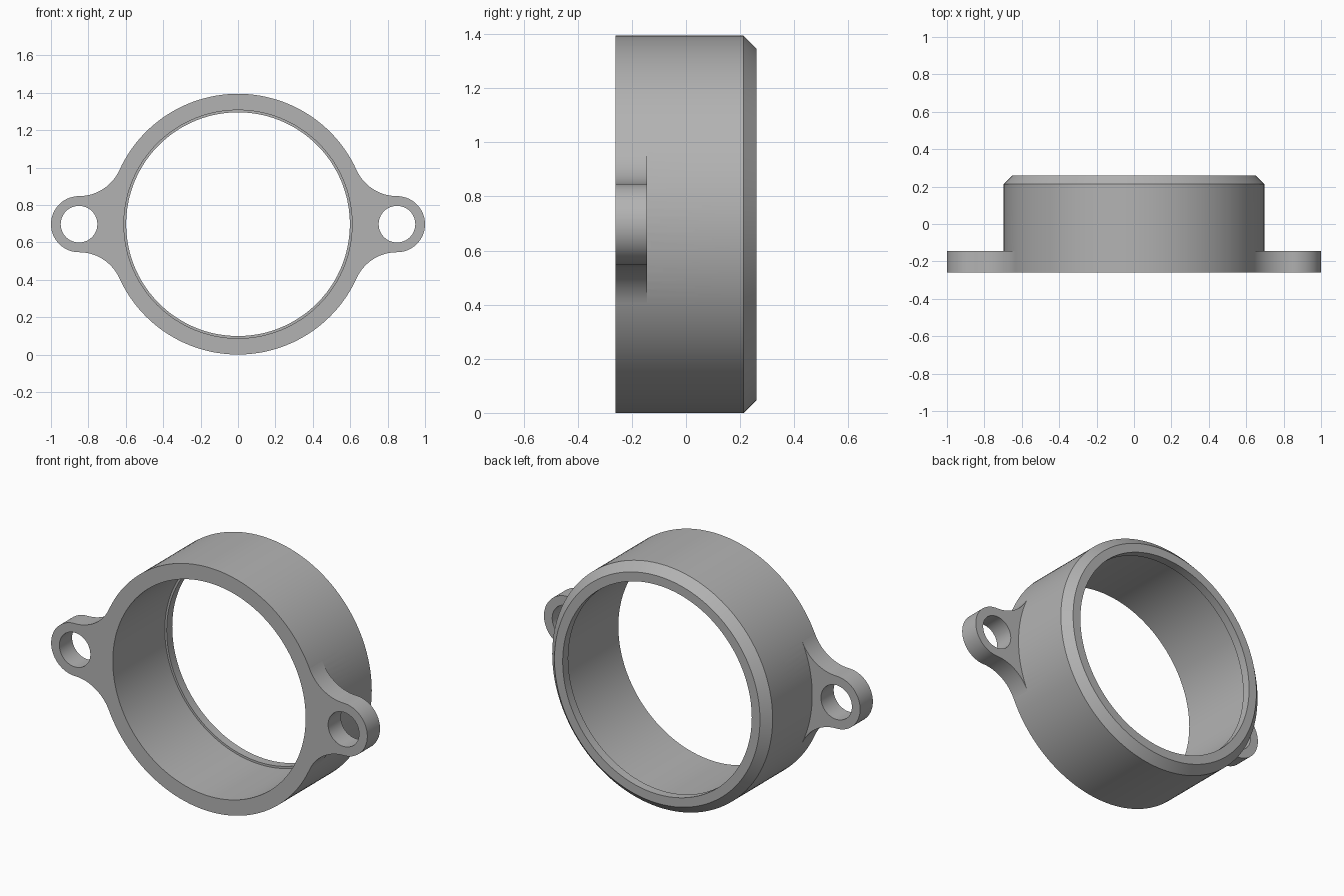
import bpy, bmesh, math
from mathutils import Vector, Matrix

if "Cube" in bpy.data.objects:
    bpy.data.objects.remove(bpy.data.objects["Cube"])

R = 0.697               # ring outer radius
CZ = R                  # height of the ring axis
FRONT, BACK = -0.26, 0.26
EAR_X, EAR_R, HOLE_R, EAR_T = 0.85, 0.15, 0.098, 0.115
SEG = 144

grey = bpy.data.materials.new("grey")
grey.diffuse_color = (0.45, 0.45, 0.45, 1)
grey.use_nodes = True
grey.node_tree.nodes["Principled BSDF"].inputs["Base Color"].default_value = grey.diffuse_color


def make_object(name, bm):
    bmesh.ops.recalc_face_normals(bm, faces=bm.faces)
    mesh = bpy.data.meshes.new(name)
    bm.to_mesh(mesh)
    bm.free()
    mesh.materials.append(grey)
    obj = bpy.data.objects.new(name, mesh)
    bpy.context.collection.objects.link(obj)
    return obj


def arc(cx, cz, r, a0, a1, n):
    return [(cx + r * math.cos(a0 + (a1 - a0) * i / n),
             cz + r * math.sin(a0 + (a1 - a0) * i / n)) for i in range(n + 1)]


def make_ring():
    # wall section (radius, y): rear outer chamfer and small rear inner lip
    section = [(0.61, FRONT), (R, FRONT), (R, 0.213), (0.65, BACK),
               (0.598, BACK), (0.598, 0.21), (0.61, 0.21)]
    bm = bmesh.new()
    loops = []
    for i in range(SEG):
        a = math.tau * i / SEG
        loops.append([bm.verts.new((r * math.cos(a), y, CZ + r * math.sin(a)))
                      for r, y in section])
    n = len(section)
    for i in range(SEG):
        p, q = loops[i], loops[(i + 1) % SEG]
        for k in range(n):
            bm.faces.new((p[k], p[(k + 1) % n], q[(k + 1) % n], q[k]))
    return make_object("ring", bm)


def make_ear(name, side):
    # fillet circle tangent to both the ring and the straight side of the ear
    f = (EAR_X**2 + EAR_R**2 - R**2) / (2 * (R - EAR_R))
    fz = EAR_R + f
    a = math.atan2(fz, EAR_X)
    upper = arc(EAR_X, fz, f, math.pi + a, 1.5 * math.pi, 20)
    tip = arc(EAR_X, 0, EAR_R, math.pi / 2, -math.pi / 2, 40)
    lower = [(x, -z) for x, z in reversed(upper)]
    inner = arc(0, 0, 0.65, -a, a, 16)      # buried inside the ring wall
    outline = upper + tip[1:-1] + lower + inner
    hole = arc(EAR_X, 0, HOLE_R, 0, math.tau, 48)[:-1]
    bm = bmesh.new()
    edges = []
    for pts in (outline, hole):
        vs = [bm.verts.new((side * x, FRONT, CZ + z)) for x, z in pts]
        edges += [bm.edges.new((vs[i - 1], vs[i])) for i in range(len(vs))]
    bmesh.ops.triangle_fill(bm, edges=edges, use_beauty=True)
    res = bmesh.ops.extrude_face_region(bm, geom=bm.faces[:])
    bmesh.ops.translate(bm, vec=(0, EAR_T, 0),
                        verts=[g for g in res["geom"] if isinstance(g, bmesh.types.BMVert)])
    return make_object(name, bm)


# Join both mounting ears to the ring as one solid
ring = make_ring()
bpy.context.view_layer.objects.active = ring
ring.select_set(True)
for name, side in (("right_ear", 1), ("left_ear", -1)):
    ear = make_ear(name, side)
    mod = ring.modifiers.new(name, 'BOOLEAN')
    mod.operation = 'UNION'
    mod.solver = 'EXACT'
    mod.object = ear
    bpy.ops.object.modifier_apply(modifier=mod.name)
    bpy.data.objects.remove(ear)

ring.name = "ring_with_mounting_ears"
bpy.ops.object.shade_smooth_by_angle(angle=math.radians(30))
